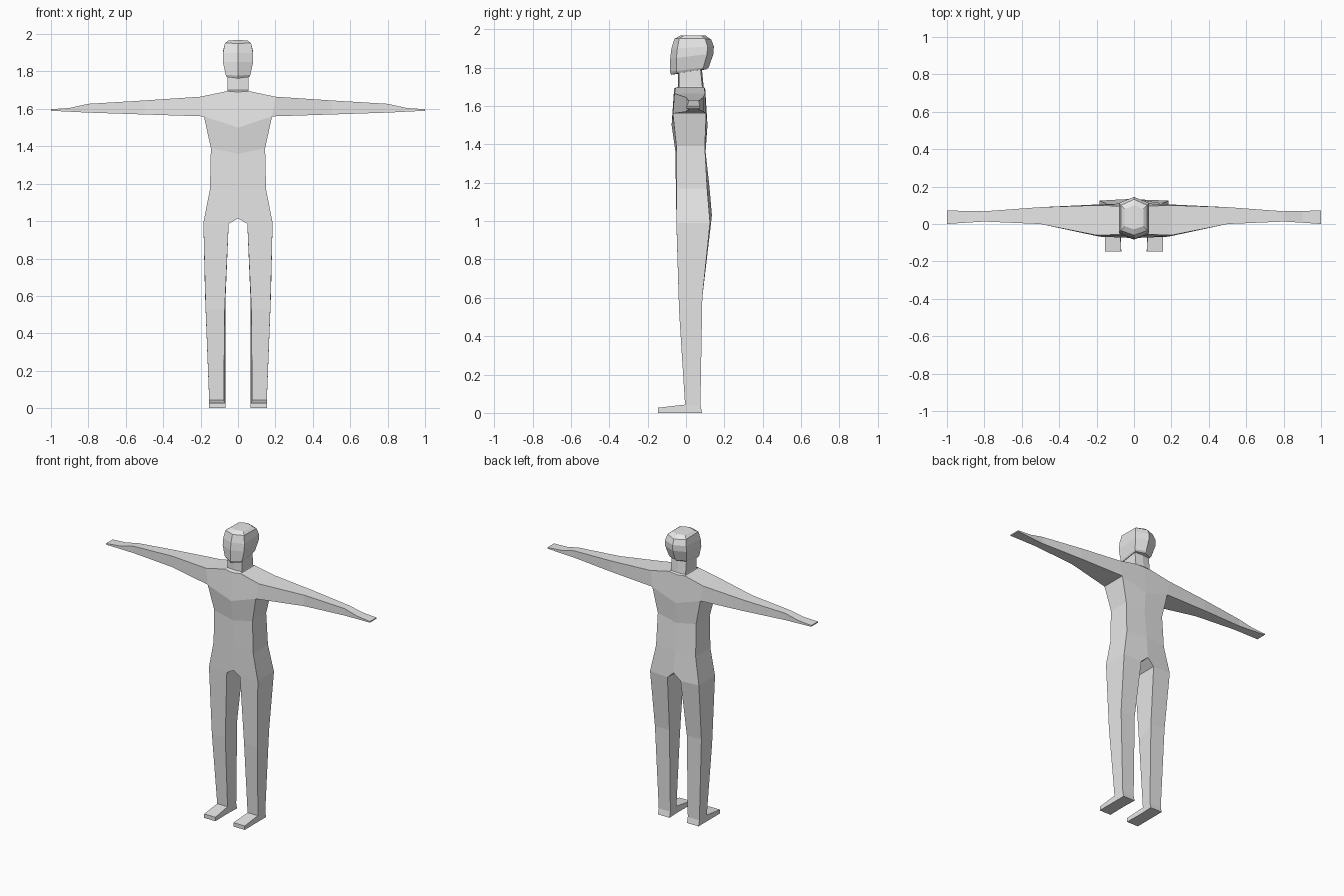
import bpy, bmesh

if "Cube" in bpy.data.objects:
    bpy.data.objects.remove(bpy.data.objects["Cube"])

skin = bpy.data.materials.new("light grey")
skin.diffuse_color = (0.8, 0.8, 0.8, 1)
skin.use_nodes = True
skin.node_tree.nodes["Principled BSDF"].inputs["Base Color"].default_value = skin.diffuse_color


def finish(bm, name):
    """Turn a half mesh (x >= 0) into a mirrored, flat shaded object."""
    bmesh.ops.recalc_face_normals(bm, faces=bm.faces)
    me = bpy.data.meshes.new(name)
    bm.to_mesh(me)
    bm.free()
    me.materials.append(skin)
    ob = bpy.data.objects.new(name, me)
    bpy.context.collection.objects.link(ob)
    mod = ob.modifiers.new("mirror", 'MIRROR')
    mod.use_clip = True
    return ob


def ring(bm, pts):
    return [bm.verts.new(p) for p in pts]


def bridge(bm, a, b, closed=False):
    n = len(a)
    for i in range(n if closed else n - 1):
        j = (i + 1) % n
        bm.faces.new((a[i], a[j], b[j], b[i]))


def half_ring(x, front, back):
    """Front centre, front side, back side, back centre; each (y, z) pair."""
    (fc, fs), (bs, bc) = front, back
    return [(0, *fc), (x, *fs), (x, *bs), (0, *bc)]


# Body: torso, neck, arms and legs share one skin
bm = bmesh.new()
waist = ring(bm, half_ring(0.15, ((-0.053, 1.18), (-0.05, 1.17)), ((0.11, 1.17), (0.122, 1.18))))
ribs = ring(bm, half_ring(0.145, ((-0.055, 1.36), (-0.05, 1.39)), ((0.098, 1.39), (0.102, 1.36))))
chest = ring(bm, half_ring(0.182, ((-0.075, 1.50), (-0.068, 1.56)), ((0.105, 1.56), (0.112, 1.50))))
collar = ring(bm, half_ring(0.058, ((-0.062, 1.69), (-0.055, 1.695)), ((0.095, 1.695), (0.10, 1.69))))
neck_low = ring(bm, half_ring(0.056, ((-0.042, 1.70), (-0.036, 1.70)), ((0.085, 1.70), (0.092, 1.70))))
neck_top = ring(bm, half_ring(0.056, ((-0.042, 1.80), (-0.036, 1.80)), ((0.075, 1.80), (0.082, 1.80))))
bridge(bm, waist, ribs)
bridge(bm, ribs, chest)
bridge(bm, collar, neck_low)
bridge(bm, neck_low, neck_top)

# Shoulders and upper chest
sf, sb = ring(bm, [(0.20, -0.06, 1.665), (0.20, 0.10, 1.665)])
bm.faces.new((chest[0], chest[1], sf, collar[1], collar[0]))
bm.faces.new((chest[3], chest[2], sb, collar[2], collar[3]))
bm.faces.new((sf, sb, collar[2], collar[1]))

# Arm: x, front y, back y, bottom z, top z
loop = [chest[1], sf, sb, chest[2]]
for x, f, b, lo, hi in [(0.50, 0.0, 0.09, 1.57, 1.645), (0.80, 0.013, 0.068, 1.58, 1.627),
                        (0.90, 0.007, 0.07, 1.585, 1.605), (1.0, 0.0, 0.072, 1.59, 1.598)]:
    nxt = ring(bm, [(x, f, lo), (x, f, hi), (x, b, hi), (x, b, lo)])
    bridge(bm, loop, nxt, True)
    loop = nxt
bm.faces.new(loop)

# Hips and crotch
cf, cb = ring(bm, [(0, -0.05, 1.015), (0, 0.135, 1.03)])
hip = ring(bm, [(0.185, -0.05, 0.99), (0.185, 0.125, 0.99),
                (0.05, 0.13, 0.985), (0.05, -0.05, 0.985)])
bm.faces.new((waist[0], waist[1], hip[0], hip[3], cf))
bm.faces.new((waist[3], waist[2], hip[1], hip[2], cb))
bm.faces.new((waist[1], waist[2], hip[1], hip[0]))
bm.faces.new((cf, hip[3], hip[2], cb))

# Leg down to the ankle
knee = ring(bm, [(0.173, -0.036, 0.53), (0.176, 0.085, 0.60),
                 (0.066, 0.085, 0.60), (0.071, -0.036, 0.53)])
ankle = ring(bm, [(0.154, -0.005, 0.043), (0.154, 0.075, 0.038),
                  (0.066, 0.075, 0.038), (0.076, -0.005, 0.043)])
bridge(bm, hip, knee, True)
bridge(bm, knee, ankle, True)

# Foot: heel block and flat toe wedge
sole = ring(bm, [(0.154, -0.005, 0), (0.154, 0.084, 0), (0.066, 0.084, 0), (0.07, -0.005, 0)])
toe = ring(bm, [(0.154, -0.147, 0.027), (0.068, -0.147, 0.027),
                (0.068, -0.147, 0), (0.154, -0.147, 0)])
for i in range(3):
    bm.faces.new((ankle[i], ankle[i + 1], sole[i + 1], sole[i]))
bm.faces.new(sole)
bridge(bm, [ankle[0], ankle[3], sole[3], sole[0]], toe, True)
bm.faces.new(toe)
finish(bm, "body")

# Head: stacked half hexagons, closed at chin and crown
bm = bmesh.new()
prev = None
for x, front, back in [
    (0.060, ((-0.078, 1.762), (-0.045, 1.77)), ((0.085, 1.79), (0.105, 1.79))),
    (0.066, ((-0.084, 1.778), (-0.050, 1.782)), ((0.09, 1.80), (0.118, 1.80))),
    (0.081, ((-0.082, 1.85), (-0.050, 1.85)), ((0.110, 1.87), (0.143, 1.87))),
    (0.080, ((-0.076, 1.90), (-0.045, 1.90)), ((0.112, 1.91), (0.145, 1.91))),
    (0.070, ((-0.060, 1.95), (-0.035, 1.952)), ((0.100, 1.95), (0.132, 1.945))),
    (0.050, ((-0.028, 1.968), (-0.012, 1.966)), ((0.080, 1.966), (0.100, 1.968))),
]:
    cur = ring(bm, half_ring(x, front, back))
    if prev:
        bridge(bm, prev, cur)
    else:
        bm.faces.new(cur)
    prev = cur
bm.faces.new(prev)
finish(bm, "head")
